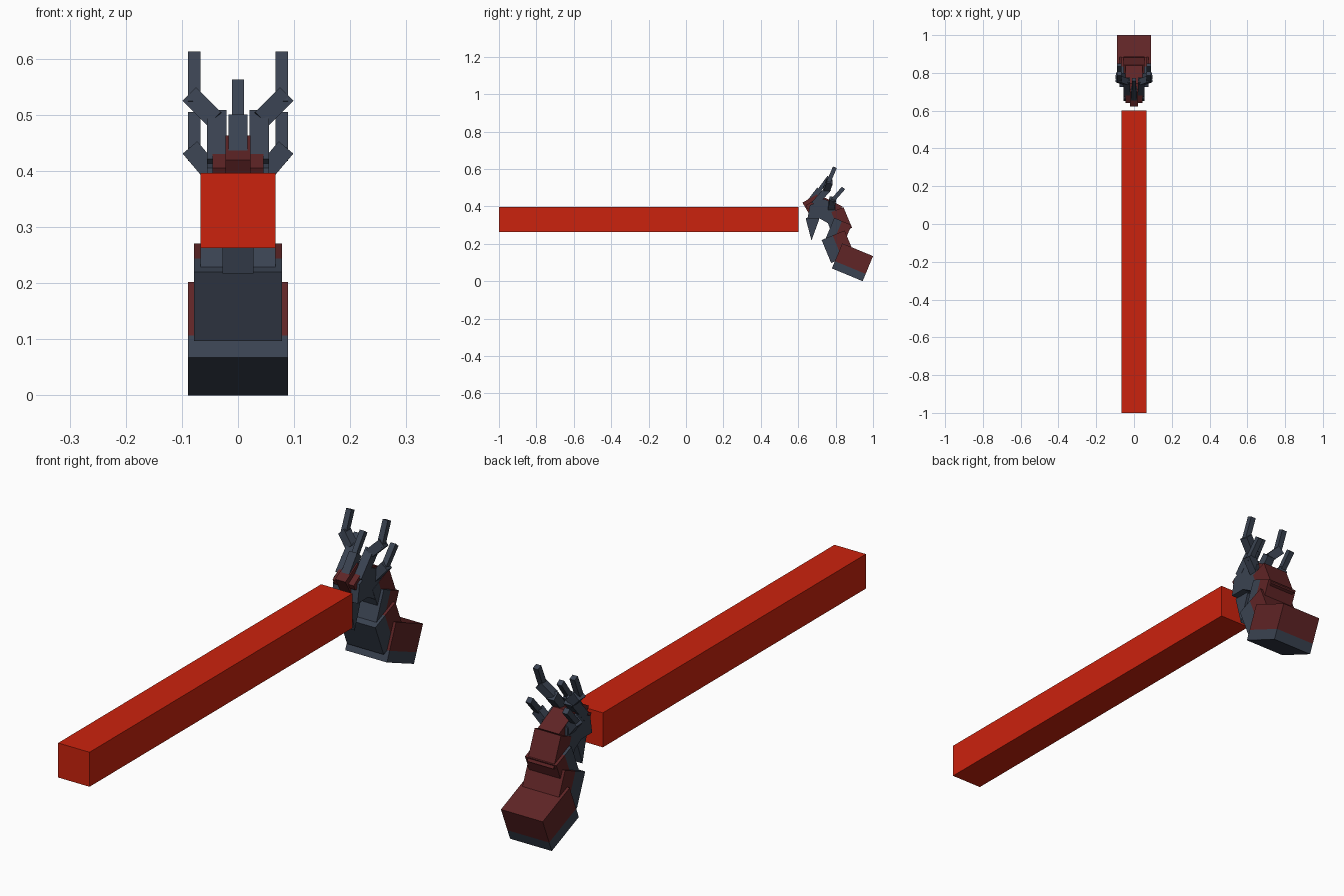
import bpy, bmesh, math
from mathutils import Vector, Matrix

if "Cube" in bpy.data.objects:
    bpy.data.objects.remove(bpy.data.objects["Cube"])


def mat(name, rgb):
    m = bpy.data.materials.new(name)
    m.diffuse_color = (*rgb, 1)
    m.use_nodes = True
    m.node_tree.nodes["Principled BSDF"].inputs["Base Color"].default_value = m.diffuse_color
    return m


RED = mat("bright red", (0.60, 0.016, 0.004))
MAROON = mat("maroon", (0.115, 0.018, 0.019))
SLATE = mat("slate", (0.042, 0.055, 0.082))


def finish(bm, name, mats):
    bmesh.ops.recalc_face_normals(bm, faces=bm.faces)
    me = bpy.data.meshes.new(name)
    bm.to_mesh(me)
    bm.free()
    for m in mats:
        me.materials.append(m)
    ob = bpy.data.objects.new(name, me)
    bpy.context.collection.objects.link(ob)
    return ob


def block(name, corner, size, tilt, mats, split=None):
    """Box tilted about x, placed by its lower front edge (y, z).
    split = (axis, distance): faces beyond that local distance use mats[1]."""
    bm = bmesh.new()
    bmesh.ops.create_cube(bm, size=1)
    w, d, h = size
    for v in bm.verts:
        v.co = Vector((v.co.x * w, (v.co.y + .5) * d, (v.co.z + .5) * h))
    if split:
        axis, dist = split
        no = Vector((0, 0, 0))
        no[axis] = 1
        bmesh.ops.bisect_plane(bm, geom=bm.verts[:] + bm.edges[:] + bm.faces[:],
                               plane_co=no * dist, plane_no=no)
        for f in bm.faces:
            f.material_index = int(f.calc_center_median()[axis] > dist)
    bm.transform(Matrix.Translation((0, *corner)) @ Matrix.Rotation(math.radians(tilt), 4, 'X'))
    return finish(bm, name, mats)


def prism(name, profile, half, m):
    """Side profile (y, z) extruded across x."""
    bm = bmesh.new()
    f = bm.faces.new([bm.verts.new((-half, y, z)) for y, z in profile])
    out = bmesh.ops.extrude_face_region(bm, geom=[f])
    bmesh.ops.translate(bm, vec=(2 * half, 0, 0),
                        verts=[g for g in out['geom'] if isinstance(g, bmesh.types.BMVert)])
    return finish(bm, name, [m])


def bar(name, a, b, width, m, mirror=False):
    """Square bar from a to b, optionally mirrored across x."""
    a, b = Vector(a), Vector(b)
    z = (b - a).normalized()
    y = (Vector((0, 1, 0)) - z * z.y).normalized()
    rot = Matrix((y.cross(z), y, z)).transposed().to_4x4()
    bm = bmesh.new()
    bmesh.ops.create_cube(bm, size=1, matrix=Matrix.Translation((a + b) / 2) @ rot
                          @ Matrix.Diagonal((width, width, (b - a).length, 1)))
    ob = finish(bm, name, [m])
    if mirror:
        mod = ob.modifiers.new("mirror", 'MIRROR')
        mod.use_axis = (True, False, False)
        mod.use_mirror_merge = False
    return ob


# Long square beam
block("beam", (-1.0, .263), (.134, 1.602, .133), 0, [RED])

# Neck: stacked blocks tilting alternately back and forward
two = [SLATE, MAROON]
block("neck_base", (.780, .068), (.178, .178, .145), -22.5, two, (2, .042))
block("neck_lower", (.776, .097), (.156, .133, .133), 22.5, two, (1, .064))
block("neck_middle", (.739, .209), (.134, .100, .140), -22.5, two, (1, .045))
block("neck_upper", (.786, .243), (.112, .110, .120), 22.5, two, (1, .040))

# Head
prism("cheeks", [(.650, .335), (.662, .405), (.740, .440), (.800, .410),
                 (.800, .340), (.755, .312), (.715, .335)], .055, SLATE)
prism("skull_top", [(.650, .385), (.640, .405), (.690, .437), (.745, .445),
                    (.838, .398), (.800, .360)], .045, MAROON)
block("muzzle", (.673, .333), (.044, .088, .100), 30, [MAROON])
prism("jaw", [(.640, .335), (.671, .217), (.712, .330), (.695, .365)], .028, SLATE)

# Central horn
bar("centre_horn_base", (0, .665, .425), (0, .715, .490), .034, SLATE)
bar("centre_horn_tip", (0, .705, .475), (0, .765, .557), .021, SLATE)

# Upper horn pair
bar("upper_horn_base", (.038, .685, .410), (.038, .762, .497), .035, SLATE, True)
bar("upper_horn_elbow", (.040, .752, .490), (.084, .768, .534), .034, SLATE, True)
bar("upper_horn_tip", (.078, .758, .520), (.078, .796, .609), .022, SLATE, True)

# Lower horn pair
bar("lower_horn_elbow", (.040, .775, .388), (.084, .785, .440), .034, SLATE, True)
bar("lower_horn_tip", (.078, .778, .425), (.078, .842, .498), .022, SLATE, True)
